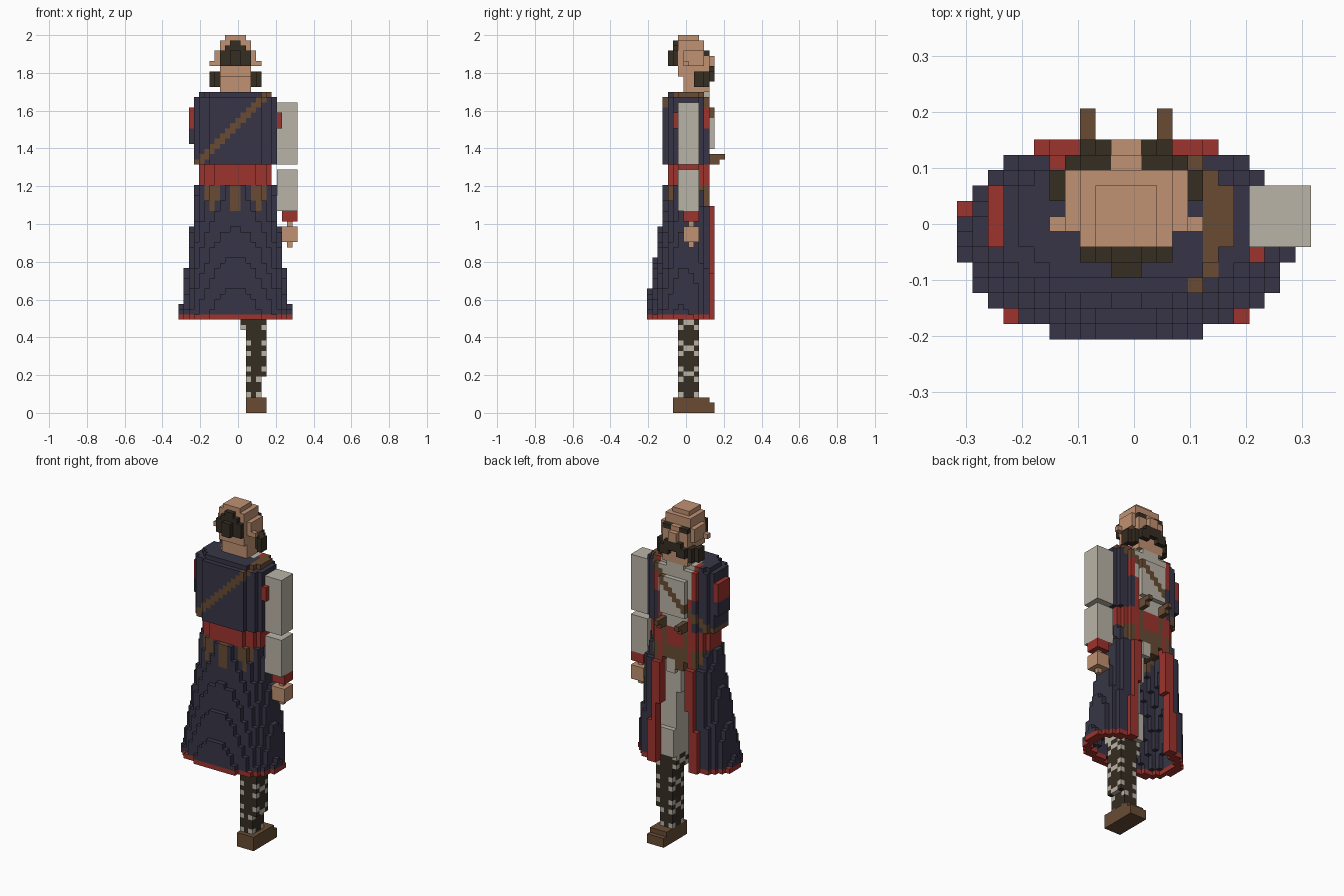
import bpy, bmesh

cube = bpy.data.objects.get("Cube")
if cube:
    bpy.data.objects.remove(cube, do_unlink=True)

V = 2.0 / 73            # edge length of one block
CX = 11                 # block column of the body's middle plane

HEX = {"navy cloth": "373546", "red trim": "9E332D", "pale linen": "BAB4A6",
       "brown leather": "684B34", "dark hair": "362D22", "skin": "C09273"}
NAVY, RED, LINEN, LEATHER, DARK, SKIN = range(6)


def linear(c):
    return c / 12.92 if c <= 0.04045 else ((c + 0.055) / 1.055) ** 2.4


materials = []
for name, hx in HEX.items():
    col = tuple(linear(int(hx[n:n + 2], 16) / 255) for n in (0, 2, 4)) + (1.0,)
    mat = bpy.data.materials.new(name)
    mat.use_nodes = True
    mat.diffuse_color = col
    bsdf = mat.node_tree.nodes["Principled BSDF"]
    bsdf.inputs["Base Color"].default_value = col
    bsdf.inputs["Roughness"].default_value = 0.9
    materials.append(mat)

blocks = {}             # (i, j, k) -> (part, colour)


def box(part, colour, i, j, k):
    """Fill inclusive block ranges."""
    for x in range(i[0], i[1] + 1):
        for y in range(j[0], j[1] + 1):
            for z in range(k[0], k[1] + 1):
                blocks[x, y, z] = (part, colour)


def slab(part, k, a, y0, y1, colour, hollow=False, n_back=2.0, n_front=2.5):
    """Fill one rounded layer; colour(i, j, k, dx) gives a colour or None."""
    cy, b = (y0 + y1) / 2, (y1 - y0) / 2
    for i in range(23):
        for j in range(15):
            dx, dy = abs(i + 0.5 - CX), j + 0.5 - cy
            n = n_front if dy > 0 else n_back

            def inside(t):
                return (dx / (a - t)) ** n + (abs(dy) / (b - t)) ** n <= 1.06
            if inside(0) and not (hollow and inside(1.6)):
                c = colour(i, j, k, dx)
                if c is not None:
                    blocks[i, j, k] = (part, c)


# Boot, wrapped shin and trouser leg
box("boot", LEATHER, (13, 16), (5, 11), (0, 2))
box("boot", LEATHER, (13, 16), (12, 12), (0, 1))
for k in range(3, 19):
    i0, i1 = (13, 15) if k < 7 else (13, 16) if k < 16 else (12, 16)
    box("shin", DARK, (i0, i1), (6, 9), (k, k))
    cross = {0: (7, 8), 1: (6, 9), 4: (6, 9)}.get((k - 7) % 5, ())
    for j in cross:
        for i in (i0, i1):
            blocks[i, j, k] = ("shin", LINEN)
box("trouser_leg", LINEN, (12, 16), (5, 10), (19, 24))
box("trouser_leg", LINEN, (12, 15), (5, 9), (25, 32))
box("trouser_leg", LINEN, (11, 15), (5, 9), (33, 41))
box("hip_flap", LEATHER, (9, 12), (8, 11), (39, 43))
box("hip_flap", LINEN, (11, 12), (11, 11), (38, 40))


# Flared coat skirt, open at +y, with red hem and edges and hanging straps
def skirt_colour(i, j, k, dx):
    gap = 4.2 - 1.4 * (k - 18) / 25
    if j >= 9 and dx < gap:
        return None
    if k == 18 or (j >= 9 and dx < gap + 1) or j == 12:
        return RED
    if k >= 41 and i in (5, 6, 7, 10, 11, 14, 15, 16):
        return LEATHER
    if k >= 39 and i in (6, 10, 11, 15):
        return LEATHER
    return NAVY


for k in range(18, 44):
    back = min(0.67 + (k - 23.5) / 6, 3.4)
    slab("coat_skirt", k, 10.25 - 0.125 * (k - 20), back, 13 if k < 40 else 12,
         skirt_colour, hollow=k < 42)

# Waist sash
for k in range(44, 48):
    slab("sash", k, 7, 4, 12, lambda i, j, k, dx: RED)


# Upper coat with shirt front, lapels and a diagonal shoulder strap
def torso_colour(i, j, k, dx):
    if abs(k - (44.5 + i)) <= 1:
        return LEATHER
    opening = 3 + (k - 48) / 13
    if j >= 8 and dx < opening:
        return LINEN
    if j >= 9 and dx < opening + 1:
        return RED
    return NAVY


for k in range(48, 62):
    top = k == 61
    slab("coat_torso", k, 7 if top else 8, 4 if top else 3, 11.5 if top else 12,
         torso_colour, n_back=2.6)
for k in range(51, 59):
    for i in range(8, 14):
        blocks[i, 12, k] = ("shirt_front", LEATHER if abs(k - 44.5 - i) <= 1 else LINEN)

# Sleeve openings on both shoulders
for i in (2, 19):
    box("sleeve_opening", NAVY, (i, i), (6, 9), (52, 54))
    box("sleeve_opening", RED, (i, i), (6, 9), (55, 58))

# Left arm
box("sleeve_opening", RED, (19, 19), (5, 5), (55, 57))
box("upper_arm", LINEN, (19, 22), (6, 9), (48, 59))
box("lower_arm", LINEN, (19, 22), (6, 9), (39, 46))
box("cuff", RED, (20, 22), (7, 9), (37, 38))
box("hand", SKIN, (21, 21), (8, 8), (32, 36))
box("hand", SKIN, (20, 22), (7, 9), (33, 35))

# Pistols tucked in the sash
for i in (8, 13):
    box("pistol", LEATHER, (i, i), (11, 11), (41, 49))
    box("pistol", LEATHER, (i, i), (12, 13), (48, 48))
    box("pistol", LEATHER, (i, i), (12, 14), (49, 49))

# Head: neck, skull, ears and nose
box("neck", SKIN, (8, 13), (7, 11), (62, 64))
box("neck", SKIN, (8, 13), (6, 11), (65, 66))
for k in (67, 68, 69):
    slab("skull", k, 4, 6, 12, lambda i, j, k, dx: SKIN, n_back=3, n_front=3)
box("skull", SKIN, (8, 13), (6, 10), (70, 71))
box("skull", SKIN, (9, 12), (6, 9), (72, 72))
box("ears", SKIN, (6, 15), (7, 7), (67, 67))
box("nose", SKIN, (10, 11), (12, 12), (67, 68))
for i in (8, 12):
    box("eyebrows", DARK, (i, i + 1), (11, 11), (69, 69))

# Hair at the back of the head, tapering upward
for k, half in ((67, 3), (68, 3), (69, 3), (70, 2), (71, 1)):
    box("back_hair", DARK, (CX - half, CX + half - 1), (5, 5), (k, k))
box("back_hair", DARK, (10, 11), (4, 4), (67, 69))

# Drooping moustache with side whiskers
box("moustache", DARK, (9, 12), (12, 12), (65, 66))
for side in (0, 1):
    for i, j, k in (((9, 9), (12, 12), (64, 65)), ((8, 8), (11, 12), (64, 65)),
                    ((7, 7), (10, 11), (63, 65)), ((6, 6), (9, 10), (63, 65))):
        if side:
            i = (21 - i[1], 21 - i[0])
        box("moustache", DARK, i, j, k)


# Turn each part's exposed block sides into a mesh
def make_part(part):
    bm = bmesh.new()
    verts = {}

    def vert(p):
        if p not in verts:
            verts[p] = bm.verts.new(((p[0] - 11.5) * V, (p[1] - 7.5) * V, p[2] * V))
        return verts[p]

    for cell, (owner, colour) in blocks.items():
        if owner != part:
            continue
        for d in range(3):
            for s in (1, -1):
                near = list(cell)
                near[d] += s
                if tuple(near) in blocks:
                    continue
                quad = []
                for u, v in ((0, 0), (1, 0), (1, 1), (0, 1)):
                    p = list(cell)
                    p[d] += s > 0
                    p[(d + 1) % 3] += u
                    p[(d + 2) % 3] += v
                    quad.append(vert(tuple(p)))
                face = bm.faces.new(quad if s > 0 else quad[::-1])
                face.material_index = colour
    mesh = bpy.data.meshes.new(part)
    for mat in materials:
        mesh.materials.append(mat)
    bm.to_mesh(mesh)
    bm.free()
    bpy.context.scene.collection.objects.link(bpy.data.objects.new(part, mesh))


for part in sorted({owner for owner, _ in blocks.values()}):
    make_part(part)
